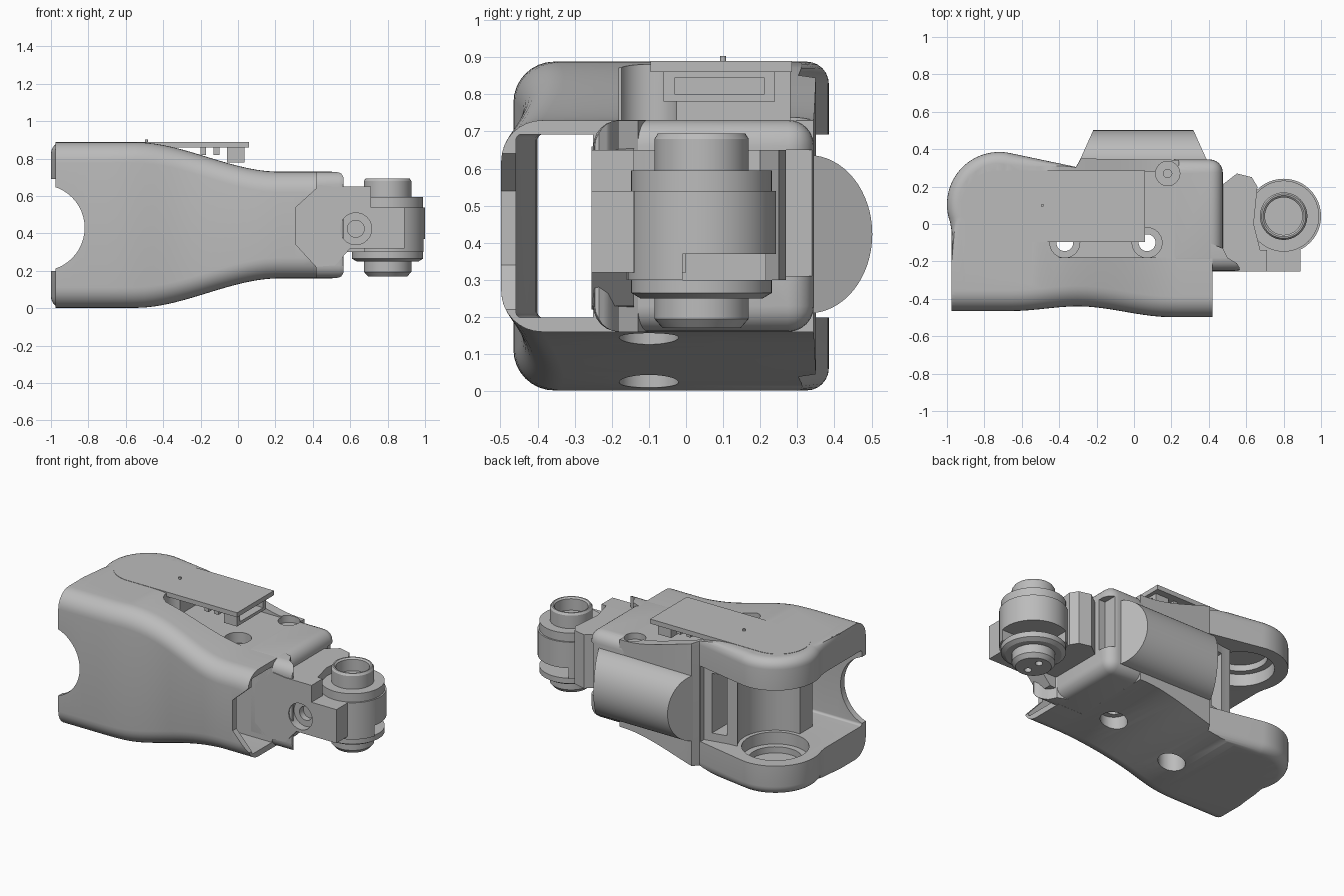
import bpy, bmesh, math

if "Cube" in bpy.data.objects:
    bpy.data.objects.remove(bpy.data.objects["Cube"])

grey = bpy.data.materials.new("plain_grey")
grey.use_nodes = True
COLOUR = (0.5, 0.5, 0.5, 1)
grey.diffuse_color = COLOUR
grey.node_tree.nodes["Principled BSDF"].inputs["Base Color"].default_value = COLOUR


def finish(name, bm):
    bmesh.ops.recalc_face_normals(bm, faces=bm.faces)
    mesh = bpy.data.meshes.new(name)
    bm.to_mesh(mesh)
    bm.free()
    mesh.materials.append(grey)
    ob = bpy.data.objects.new(name, mesh)
    bpy.context.collection.objects.link(ob)
    return ob


def loft(name, rings):
    bm = bmesh.new()
    loops = [[bm.verts.new(p) for p in ring] for ring in rings]
    n = len(loops[0])
    for a, b in zip(loops, loops[1:]):
        for i in range(n):
            j = (i + 1) % n
            bm.faces.new((a[i], a[j], b[j], b[i]))
    bm.faces.new(loops[0])
    bm.faces.new(loops[-1])
    return finish(name, bm)


def prism(name, pts, lo, hi, axis="z"):
    if axis == "z":
        return loft(name, [[(a, b, h) for a, b in pts] for h in (lo, hi)])
    return loft(name, [[(a, h, b) for a, b in pts] for h in (lo, hi)])


def box(name, x, y, z, bevel=0):
    ob = prism(name, [(x[0], y[0]), (x[1], y[0]), (x[1], y[1]), (x[0], y[1])], *z)
    if bevel:
        bm = bmesh.new()
        bm.from_mesh(ob.data)
        bmesh.ops.bevel(bm, geom=bm.edges[:], offset=bevel, segments=6,
                        profile=0.5, affect="EDGES")
        bm.to_mesh(ob.data)
        bm.free()
    return ob


def arc(cx, cy, r, start, end, n=32):
    return [(cx + r * math.cos(math.radians(start + (end - start) * i / n)),
             cy + r * math.sin(math.radians(start + (end - start) * i / n)))
            for i in range(n + 1)]


def disc(name, cx, cy, r, lo, hi, axis="z"):
    return prism(name, arc(cx, cy, r, 0, 360, 48)[:-1], lo, hi, axis)


def boolean(ob, cutter, mode="DIFFERENCE"):
    mod = ob.modifiers.new("cut", "BOOLEAN")
    mod.operation, mod.object, mod.solver = mode, cutter, "EXACT"
    bpy.context.view_layer.update()
    done = ob.evaluated_get(bpy.context.evaluated_depsgraph_get())
    mesh = bpy.data.meshes.new_from_object(done)
    ob.modifiers.clear()
    ob.data = mesh
    bpy.data.objects.remove(cutter)


def lathe(name, profile, cx, cy, n=48):
    bm = bmesh.new()
    verts = [bm.verts.new((cx + r, cy, z)) for r, z in profile]
    edges = [bm.edges.new(p) for p in zip(verts, verts[1:])]
    bmesh.ops.spin(bm, geom=verts + edges, cent=(cx, cy, 0), axis=(0, 0, 1),
                   angle=math.tau, steps=n)
    bmesh.ops.remove_doubles(bm, verts=bm.verts, dist=0.0005)
    return finish(name, bm)


# Housing: height and front depth vary smoothly along the length
MID, PIVOT = 0.445, (-0.72, 0.105)


def ease(x, a, b):
    t = min(1, max(0, (x - a) / (b - a)))
    return t * t * (3 - 2 * t)


def half_height(x):
    return 0.443 - 0.158 * ease(x, -0.55, 0.22)


def front_depth(x):
    return -0.465 + 0.025 * ease(x, -0.65, -0.3) - 0.058 * ease(x, -0.3, 0.2)


def section(x, inner=False):
    h, f, r = half_height(x), front_depth(x), 0.11
    if inner:
        h, f, r = 0.247, f + 0.04, 0.015
    corner = arc(f + r, h - r, r, 90, 180, 8)
    half = [(0.5, h)] + corner
    return [(x, y, MID + z) for y, z in half] + [(x, y, MID - z) for y, z in half[::-1]]


def outline(inset, z):
    pts = [(0.24, 0.343), (-0.285, 0.35 - inset / 2), (-0.31, 0.305 - inset / 2)]
    pts += arc(*PIVOT, 0.28 - inset, 78, 200)
    pts += [(-0.975 + inset / 3, -0.04), (-0.975, -0.2), (-0.975, -0.6),
            (0.42, -0.6), (0.42, -0.185), (0.24, -0.185)]
    return [(x, y, z) for x, y in pts]


xs = [-1.1 + 1.7 * i / 34 for i in range(35)]
housing = loft("housing", [section(x) for x in xs])

# Plan shape with rounded top and bottom rims around the pivot lobes
R, steps = 0.06, [math.pi / 2 * i / 6 for i in range(7)]
rim = [(R * (1 - math.sin(t)), 0.443 - R * (1 - math.cos(t))) for t in steps]
low = [outline(d, MID - z) for d, z in rim]
high = [outline(d, MID + z) for d, z in rim[::-1]]
boolean(housing, loft("plan", low + high), "INTERSECT")

# Channel behind the front wall, with a curved wall around the pivot
channel = loft("channel", [section(x, True) for x in xs])
room = [(-1.2, -0.6), (0.6, -0.6), (0.6, -0.25), (-0.74, -0.25)]
room += arc(*PIVOT, 0.225, -95, 35, 24)
room += [(-0.47, 0.24), (-0.32, 0.27), (-0.32, 0.6), (-1.2, 0.6)]
boolean(channel, prism("room", room, 0, 1), "INTERSECT")
boolean(housing, channel)
boolean(housing, box("cavity", (-0.465, -0.37), (0, 0.28), (0.25, 0.64)))

# Finger clearance, bracket notch, upper pocket
boolean(housing, disc("scoop", -1.05, 0.43, 0.23, -0.7, -0.3, "y"))
notch = [(0.6, 0.72), (0.42, 0.64), (0.31, 0.54), (0.31, 0.34), (0.42, 0.22), (0.6, 0.18)]
boolean(housing, prism("notch", notch, -0.6, -0.26, "y"))
boolean(housing, box("pocket", (-0.4, 0.6), (-0.18, 0.28), (0.73, 1)))

# Pivot bearing recesses and screw holes
boolean(housing, disc("bearing", *PIVOT, 0.2, 0.12, 0.77))
boolean(housing, disc("bearing_step", *PIVOT, 0.16, 0.08, 0.81))
for hx in (-0.37, 0.07):
    boolean(housing, disc("hole", hx, -0.1, 0.08, -0.1, 0.21))
    boolean(housing, disc("hole", hx, -0.1, 0.08, 0.66, 1))
    boolean(housing, disc("bore", hx, -0.1, 0.045, 0.1, 0.8))

# Rounded end of the inner body, flaring toward the front
body = box("body_end", (0.155, 0.475), (-0.25, 0.345), (0.16, 0.731), 0.07)
boolean(body, box("fork_gap", (0.43, 0.6), (0.25, 0.4), (0.31, 0.65)))
for part in (body, housing):
    boolean(part, disc("screw_recess", 0.18, 0.27, 0.065, 0.69, 0.8))
    boolean(part, disc("screw_bore", 0.18, 0.27, 0.022, 0.6, 0.8))
flare = box("body_flare", (0.2, 0.61), (-0.25, 0.1), (0.16, 0.73), 0.07)
trim = [(0.4, 0.3), (0.4, -0.1), (0.475, -0.13), (0.5, -0.18), (0.55, -0.21),
        (0.565, -0.235), (0.55, -0.3), (0.8, -0.3), (0.8, 0.3)]
boolean(flare, prism("trim", trim, 0, 1))

# Motor cover on the back: tapered D-shaped bar
rings = []
for side in (-1, 1):
    rings.append([(0.05 + side * (0.345 - 0.45 * (y - 0.33)), y, 0.423 + 1.24 * z)
                  for y, z in arc(0.33, 0, 0.172, -90, 90)])
loft("motor_cover", rings)

# Circuit board with connector
board = [(0.06, -0.095), (0.06, 0.285)] + arc(-0.735, 0.095, 0.19, 90, 270)
prism("circuit_board", board, 0.86, 0.89)
disc("board_pin", -0.49, 0.1, 0.008, 0.88, 0.903)
plug = box("connector", (-0.06, 0.035), (-0.06, 0.24), (0.78, 0.862))
boolean(plug, box("socket", (-0.02, 0.1), (-0.03, 0.21), (0.8, 0.845)))
for px in (-0.2, -0.13):
    box("board_chip", (px, px + 0.03), (-0.06, 0.24), (0.82, 0.862))

# Joint bracket
bracket = [(0.3, 0.3), (0.3, 0.55), (0.43, 0.66), (0.52, 0.65), (0.71, 0.65),
           (0.71, 0.54), (0.89, 0.54), (0.89, 0.32), (0.6, 0.32), (0.52, 0.23), (0.4, 0.22)]
plate = prism("bracket_plate", bracket, -0.255, -0.14, "y")
boolean(plate, disc("bracket_hole", 0.63, 0.425, 0.085, -0.3, -0.2, "y"))
boolean(plate, disc("bracket_bore", 0.63, 0.425, 0.045, -0.3, -0.16, "y"))
box("bracket_arm", (0.66, 0.885), (-0.16, 0.0), (0.32, 0.54))
web = [(0.46, -0.16), (0.68, -0.16), (0.64, 0.0), (0.66, 0.2), (0.63, 0.25), (0.55, 0.27), (0.46, 0.2)]
prism("bracket_web", web, 0.3, 0.65)

# Joint barrel with hollow pin on top, stub below and a side slot
JOINT = (0.8, 0.042)
barrel = lathe("joint_barrel", [
    (0, 0.61), (0.1, 0.61), (0.1, 0.685), (0.11, 0.694), (0.118, 0.694), (0.127, 0.68),
    (0.127, 0.595), (0.19, 0.595), (0.19, 0.54), (0.2, 0.54), (0.2, 0.3), (0.19, 0.3),
    (0.19, 0.265), (0.165, 0.25), (0.127, 0.25), (0.127, 0.195), (0.105, 0.17), (0, 0.17)],
    *JOINT)
boolean(barrel, box("slot", (0.7, 1.1), (-0.01, 0.3), (0.3, 0.37)))
for dy in (-0.05, 0.05):
    boolean(barrel, disc("stub_hole", JOINT[0], JOINT[1] + dy, 0.022, 0.1, 0.2))

# Smooth curved faces, keep hard edges
bpy.ops.object.select_all(action="DESELECT")
for ob in bpy.context.scene.objects:
    if ob.type == "MESH":
        ob.select_set(True)
        bpy.context.view_layer.objects.active = ob
bpy.ops.object.shade_smooth_by_angle(angle=math.radians(30))
